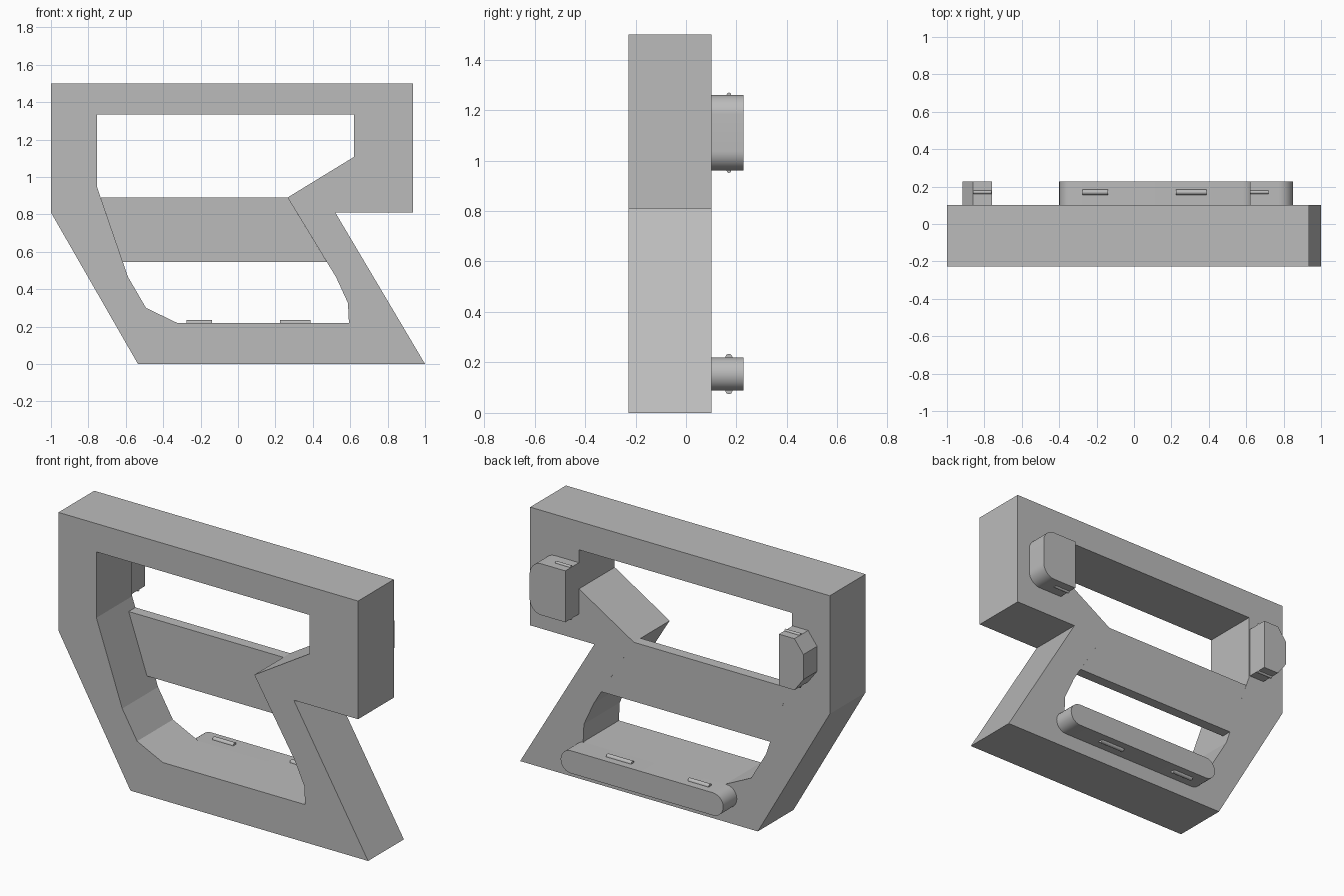
import bpy, bmesh, math
from mathutils import Vector, Matrix

cube = bpy.data.objects.get("Cube")
if cube:
    bpy.data.objects.remove(cube, do_unlink=True)

GREY = (0.5, 0.5, 0.5, 1)
mat = bpy.data.materials.new("plain_grey")
mat.use_nodes = True
mat.diffuse_color = GREY
mat.node_tree.nodes["Principled BSDF"].inputs["Base Color"].default_value = GREY

FRONT, BACK, PEG_END = -0.228, 0.102, 0.228
PEG_TOP, PEG_BOTTOM = 1.26, 0.96


def finish(name, bm, smooth=False):
    bmesh.ops.recalc_face_normals(bm, faces=bm.faces)
    mesh = bpy.data.meshes.new(name)
    bm.to_mesh(mesh)
    bm.free()
    mesh.materials.append(mat)
    obj = bpy.data.objects.new(name, mesh)
    bpy.context.collection.objects.link(obj)
    if smooth:
        bpy.ops.object.select_all(action='DESELECT')
        obj.select_set(True)
        bpy.context.view_layer.objects.active = obj
        bpy.ops.object.shade_smooth_by_angle(angle=math.radians(30))
    return obj


def prism(name, loops, y0, y1, smooth=False):
    """Extrude an x-z outline (further loops are holes) along y."""
    bm = bmesh.new()
    for loop in loops:
        verts = [bm.verts.new((x, y0, z)) for x, z in loop]
        for a, b in zip(verts, verts[1:] + verts[:1]):
            bm.edges.new((a, b))
    if len(loops) == 1:
        bm.faces.new(bm.verts)
    else:
        bmesh.ops.triangle_fill(bm, edges=bm.edges[:], use_beauty=True, normal=(0, -1, 0))
    ext = bmesh.ops.extrude_face_region(bm, geom=bm.faces[:], use_keep_orig=True)
    moved = [v for v in ext["geom"] if isinstance(v, bmesh.types.BMVert)]
    bmesh.ops.translate(bm, verts=moved, vec=(0, y1 - y0, 0))
    return finish(name, bm, smooth)


def arc(cx, cz, r, start, end, steps=12):
    angles = [math.radians(start + (end - start) * i / steps) for i in range(steps + 1)]
    return [(cx + r * math.cos(a), cz + r * math.sin(a)) for a in angles]


def ridge(name, x0, x1, z, r):
    """Small rounded snap ridge lying along x."""
    bm = bmesh.new()
    place = Matrix.Translation(Vector(((x0 + x1) / 2, 0.17, z))) @ Matrix.Rotation(math.pi / 2, 4, 'Y')
    bmesh.ops.create_cone(bm, cap_ends=True, segments=16, radius1=r, radius2=r,
                          depth=x1 - x0, matrix=place)
    finish(name, bm, True)


# Main frame with its large opening
outer = [(-1, 1.5), (0.935, 1.5), (0.935, 0.81), (0.52, 0.81), (1, 0), (-0.535, 0), (-1, 0.81)]
opening = [(-0.755, 1.335), (0.62, 1.335), (0.62, 1.107), (0.265, 0.89), (0.524, 0.465),
           (0.588, 0.326), (0.593, 0.22), (-0.326, 0.22), (-0.492, 0.3), (-0.588, 0.465),
           (-0.755, 0.95)]
prism("frame", [outer, opening], FRONT, BACK)

# Thin crossbar flush with the back
prism("crossbar", [[(-0.734, 0.89), (0.265, 0.89), (0.475, 0.545), (-0.616, 0.545)]],
      BACK - 0.062, BACK)

# Long rounded peg at the bottom
R, MID = 0.066, 0.154
prism("lower_peg", [arc(0.584, MID, R, -90, 90) + arc(-0.334, MID, R, 90, 270)],
      BACK, PEG_END, True)

# Upper pegs: rounded outer corners on the left, chamfered on the right
r = 0.077
prism("upper_left_peg", [[(0.62, PEG_TOP), (0.62, PEG_BOTTOM)]
                         + arc(0.85 - r, PEG_BOTTOM + r, r, -90, 0)
                         + arc(0.85 - r, PEG_TOP - r, r, 0, 90)], BACK, PEG_END, True)
prism("upper_right_peg", [[(-0.76, PEG_TOP), (-0.76, PEG_BOTTOM), (-0.86, PEG_BOTTOM),
                           (-0.918, PEG_BOTTOM + r), (-0.918, PEG_TOP - r), (-0.86, PEG_TOP)]],
      BACK, PEG_END)

# Snap ridges above and below each peg
for side, top, bottom in (("top", MID + R, MID - R),):
    for x0, x1 in ((-0.275, -0.14), (0.225, 0.387)):
        ridge("lower_peg_ridge_top", x0, x1, top, 0.014)
        ridge("lower_peg_ridge_bottom", x0, x1, bottom, 0.014)
for x0, x1 in ((0.621, 0.72), (-0.86, -0.761)):
    for z in (PEG_TOP, PEG_BOTTOM):
        ridge("upper_peg_ridge", x0, x1, z, 0.009)
